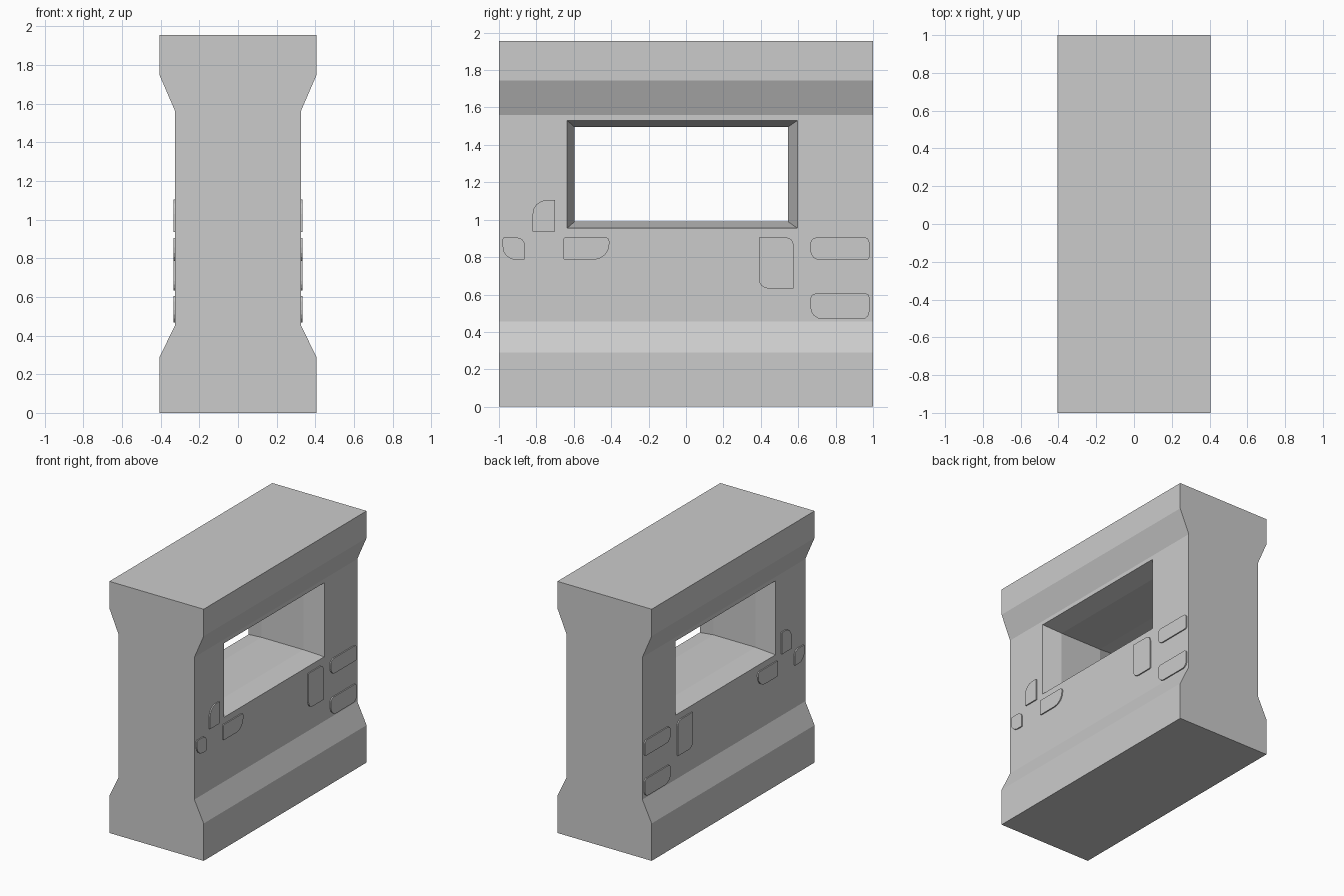
import bpy, bmesh, math

if "Cube" in bpy.data.objects:
    bpy.data.objects.remove(bpy.data.objects["Cube"])

stone = bpy.data.materials.new("grey_stone")
stone.diffuse_color = (0.6, 0.6, 0.6, 1)
stone.use_nodes = True
stone.node_tree.nodes["Principled BSDF"].inputs["Base Color"].default_value = stone.diffuse_color

WALL_X = 0.325    # half thickness of the wall's middle
SPLAY = 0.145     # depth of the splayed window edge


def finish(bm, name):
    bmesh.ops.recalc_face_normals(bm, faces=bm.faces[:])
    mesh = bpy.data.meshes.new(name)
    bm.to_mesh(mesh)
    bm.free()
    mesh.materials.append(stone)
    obj = bpy.data.objects.new(name, mesh)
    bpy.context.collection.objects.link(obj)
    return obj


def loft(name, rings):
    """Closed solid through rings with equal point counts."""
    bm = bmesh.new()
    loops = [[bm.verts.new(p) for p in ring] for ring in rings]
    n = len(loops[0])
    for a, b in zip(loops, loops[1:]):
        for i in range(n):
            j = (i + 1) % n
            bm.faces.new((a[i], a[j], b[j], b[i]))
    bm.faces.new(loops[0][::-1])
    bm.faces.new(loops[-1])
    return finish(bm, name)


# Wall: symmetric profile with wider base and top, run along y
half = [(0.405, 0), (0.405, 0.29), (WALL_X, 0.455),
        (WALL_X, 1.56), (0.405, 1.745), (0.405, 1.955)]
profile = half + [(-x, z) for x, z in reversed(half)]
wall = loft("wall", [[(x, y, z) for x, z in profile] for y in (-1, 1)])

# Window: straight tunnel with splayed edges on both sides
outer = (-0.635, 0.595, 0.955, 1.53)
inner = (-0.595, 0.545, 0.99, 1.495)
EXTRA = 0.06
wide = [o + (o - i) * EXTRA / SPLAY for o, i in zip(outer, inner)]


def rect(x, r):
    y0, y1, z0, z1 = r
    return [(x, y0, z0), (x, y1, z0), (x, y1, z1), (x, y0, z1)]


xo, xi = WALL_X + EXTRA, WALL_X - SPLAY
cutter = loft("window_cutter", [rect(-xo, wide), rect(-xi, inner),
                                rect(xi, inner), rect(xo, wide)])
cutter.hide_render = True
mod = wall.modifiers.new("window", 'BOOLEAN')
mod.operation = 'DIFFERENCE'
mod.solver = 'EXACT'
mod.object = cutter
bpy.context.view_layer.objects.active = wall
bpy.ops.object.modifier_apply(modifier=mod.name)
bpy.data.objects.remove(cutter)


# Raised bricks: rectangles with differently rounded corners
def rounded(y0, y1, z0, z1, radii):
    corners = [(y0, z0, 1, 1, 180), (y1, z0, -1, 1, 270),
               (y1, z1, -1, -1, 0), (y0, z1, 1, -1, 90)]
    pts = []
    for (y, z, sy, sz, start), r in zip(corners, radii):
        for k in range(5):
            a = math.radians(start + k * 22.5)
            pts.append((y + sy * r + r * math.cos(a), z + sz * r + r * math.sin(a)))
    return pts


# y0, y1, z0, z1, corner radii: bottom left, bottom right, top right, top left
bricks = [
    (-0.98, -0.86, 0.785, 0.905, (0.07, 0.01, 0.045, 0.01)),
    (-0.82, -0.70, 0.935, 1.105, (0.004, 0.004, 0.004, 0.075)),
    (-0.655, -0.41, 0.785, 0.905, (0.01, 0.085, 0.02, 0.01)),
    (0.39, 0.575, 0.632, 0.905, (0.05, 0.005, 0.04, 0.005)),
    (0.665, 0.98, 0.785, 0.905, (0.05, 0.015, 0.025, 0.035)),
    (0.665, 0.98, 0.468, 0.605, (0.065, 0.04, 0.02, 0.03)),
]
for n, (y0, y1, z0, z1, radii) in enumerate(bricks, 1):
    outline = rounded(y0, y1, z0, z1, radii)
    for side, s in (("right", 1), ("left", -1)):
        loft(f"brick_{side}_{n}", [[(s * x, y, z) for y, z in outline]
                                   for x in (WALL_X - 0.01, WALL_X + 0.009)])
